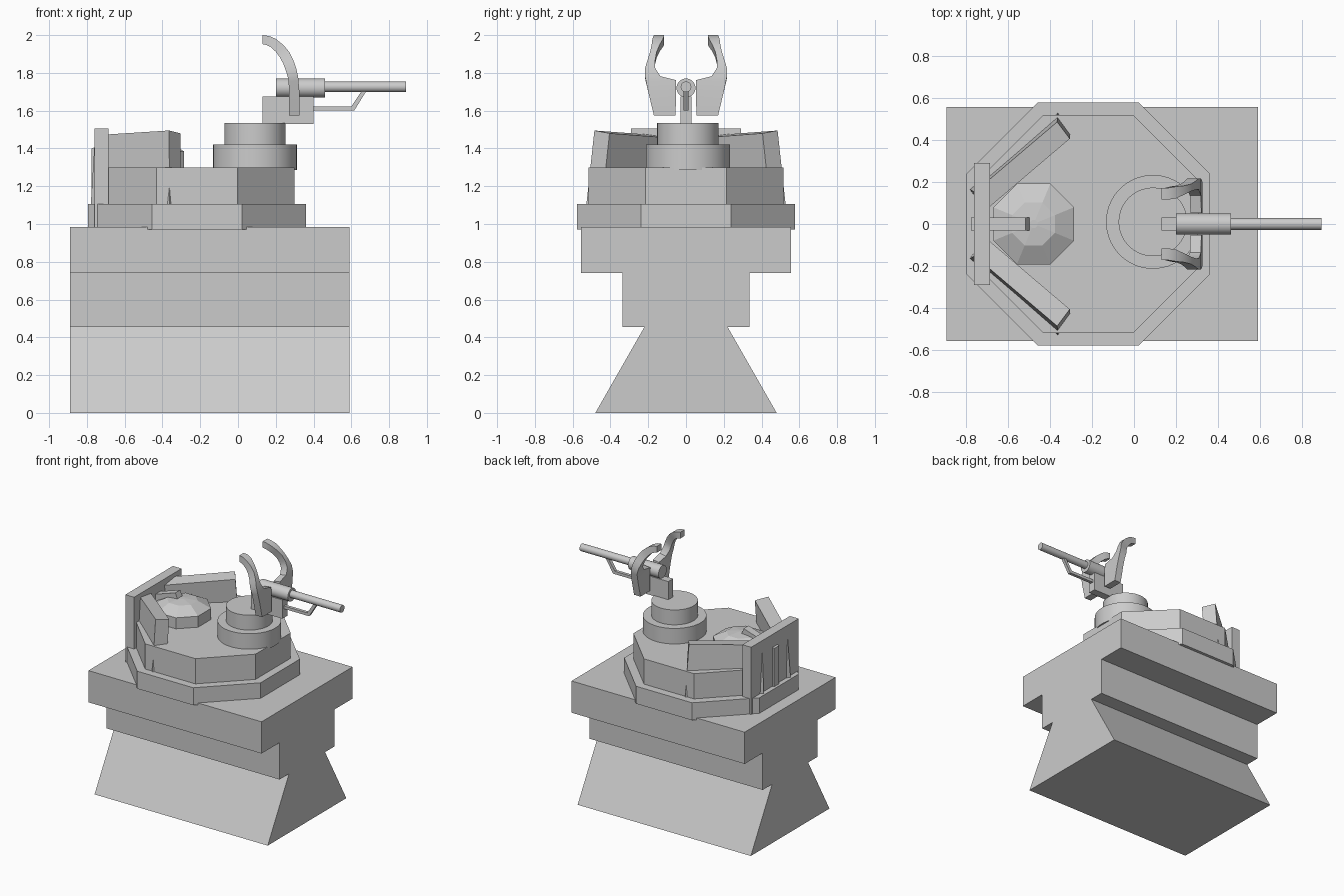
import bpy, bmesh, math
from mathutils import Vector

if "Cube" in bpy.data.objects:
    bpy.data.objects.remove(bpy.data.objects["Cube"])


def finish(name, bm, smooth=False):
    bmesh.ops.recalc_face_normals(bm, faces=bm.faces)
    me = bpy.data.meshes.new(name)
    bm.to_mesh(me)
    bm.free()
    ob = bpy.data.objects.new(name, me)
    bpy.context.collection.objects.link(ob)
    if smooth:
        bpy.ops.object.select_all(action='DESELECT')
        ob.select_set(True)
        bpy.context.view_layer.objects.active = ob
        bpy.ops.object.shade_smooth_by_angle(angle=math.radians(35))
    return ob


def loft(name, rings, smooth=False):
    """Skin a list of equal-length vertex rings and cap both ends."""
    bm = bmesh.new()
    vs = [[bm.verts.new(p) for p in r] for r in rings]
    n = len(vs[0])
    for a, b in zip(vs, vs[1:]):
        for i in range(n):
            bm.faces.new((a[i], a[(i + 1) % n], b[(i + 1) % n], b[i]))
    bm.faces.new(vs[0])
    bm.faces.new(vs[-1])
    return finish(name, bm, smooth)


def box(name, x0, x1, y0, y1, z0, z1):
    return loft(name, [[(x0, y0, z), (x1, y0, z), (x1, y1, z), (x0, y1, z)]
                       for z in (z0, z1)])


def turned(name, cx, cy, steps, sides, smooth=False):
    """Upright solid from (radius, z) steps; flat sides face the axes."""
    rings = []
    for r, z in steps:
        angs = [2 * math.pi * (i + 0.5) / sides for i in range(sides)]
        rings.append([(cx + r * math.cos(a), cy + r * math.sin(a), z) for a in angs])
    return loft(name, rings, smooth)


def tube(name, x0, x1, z, r):
    angs = [2 * math.pi * i / 32 for i in range(32)]
    return loft(name, [[(x, r * math.cos(a), z + r * math.sin(a)) for a in angs]
                       for x in (x0, x1)], True)


def plate(name, pts, hw):
    """x-z profile given thickness in y."""
    return loft(name, [[(x, y, z) for x, z in pts] for y in (-hw, hw)])


# Stepped base with flared foot, extruded along x
half = [(.48, 0), (.22, .455), (.335, .455), (.335, .74), (.555, .74), (.555, .985)]
section = half + [(-y, z) for y, z in reversed(half)]
loft("base", [[(x, y, z) for y, z in section] for x in (-.89, .59)])

# Octagonal turret tiers
c = 1 / math.cos(math.pi / 8)
turned("lower_turret_tier", -.217, 0, [(.578 * c, .97), (.578 * c, 1.105)], 8)
turned("upper_turret_tier", -.217, 0, [(.517 * c, 1.08), (.517 * c, 1.3)], 8)

# Round gun pedestal
turned("pedestal_ring", .09, .01, [(.223, 1.285), (.223, 1.42)], 48, True)
turned("pedestal_top", .09, .01, [(.163, 1.41), (.163, 1.535)], 48, True)

# Faceted hatch
turned("hatch", -.477, 0, [(.207, 1.28), (.207, 1.385), (.11, 1.435), (.02, 1.445)], 8)
plate("hatch_arm", [(-.775, 1.06), (-.775, 1.4), (-.515, 1.485), (-.495, 1.44),
                    (-.62, 1.36), (-.7, 1.06)], .03)

# Rear wall and its two angled wings
box("rear_wall", -.76, -.685, -.29, .29, .975, 1.505)
for s, side in ((1, "left"), (-1, "right")):
    levels = [((-.782, .165), (-.362, .532), 1.06, 1.06),
              ((-.757, .152), (-.365, .485), 1.47, 1.495)]
    rings = []
    for (ax, ay), (bx, by), za, zb in levels:
        dx, dy = .06, -.08
        rings.append([(ax, s * ay, za), (bx, s * by, zb),
                      (bx + dx, s * (by + dy), zb - .015),
                      (ax + dx, s * (ay + dy), za - .015)])
    loft(side + "_wing_panel", rings)

# Gun mount, body and barrel
box("gun_mount", .13, .4, -.03, .03, 1.53, 1.675)
tube("gun_body", .2, .46, 1.72, .05)
tube("gun_barrel", .44, .89, 1.726, .028)
plate("barrel_brace", [(.38, 1.6), (.615, 1.6), (.68, 1.705), (.655, 1.705),
                       (.6, 1.622), (.38, 1.622)], .012)

# Curved shields: outer (x, z), inner (x, z), near and far y
rows = [((.325, 1.575), (.27, 1.575), .055, .17),
        ((.325, 1.7), (.27, 1.7), .053, .2),
        ((.32, 1.762), (.268, 1.755), .053, .213),
        ((.318, 1.782), (.265, 1.772), .135, .217),
        ((.308, 1.825), (.254, 1.81), .163, .217),
        ((.292, 1.87), (.24, 1.848), .163, .203),
        ((.27, 1.912), (.222, 1.882), .155, .19),
        ((.24, 1.948), (.2, 1.912), .14, .182),
        ((.2, 1.98), (.172, 1.938), .122, .178),
        ((.165, 1.995), (.15, 1.948), .116, .172),
        ((.13, 2.0), (.13, 1.952), .116, .17)]
for s, side in ((1, "left"), (-1, "right")):
    loft(side + "_gun_shield",
         [[(o[0], s * a, o[1]), (o[0], s * b, o[1]), (i[0], s * b, i[1]), (i[0], s * a, i[1])]
          for o, i, a, b in rows], True)
